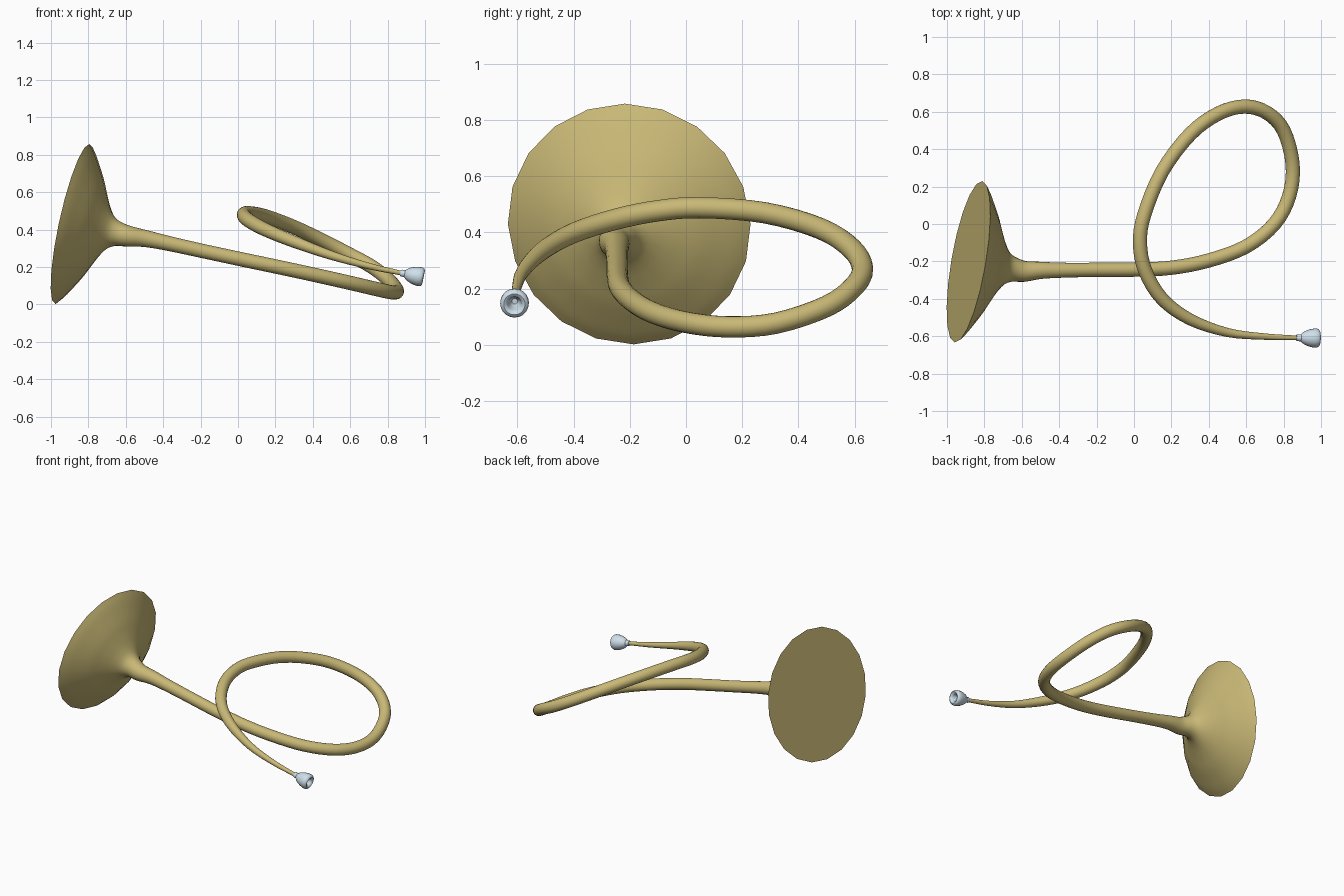
import bpy, bmesh, math
from mathutils import Vector

if "Cube" in bpy.data.objects:
    bpy.data.objects.remove(bpy.data.objects["Cube"])

SIDES = 20


def material(name, rgb):
    m = bpy.data.materials.new(name)
    m.diffuse_color = (*rgb, 1)
    m.use_nodes = True
    m.node_tree.nodes["Principled BSDF"].inputs["Base Color"].default_value = m.diffuse_color
    return m


def catmull(pts, steps):
    """Smooth curve through 4D points (x, y, z, radius)."""
    pts = [Vector(p) for p in pts]
    ext = [2 * pts[0] - pts[1]] + pts + [2 * pts[-1] - pts[-2]]
    out = []
    for i in range(1, len(ext) - 2):
        a, b, c, d = ext[i - 1:i + 3]
        for k in range(steps):
            t = k / steps
            out.append(0.5 * (2 * b + (c - a) * t + (2 * a - 5 * b + 4 * c - d) * t * t
                              + (3 * b - a - 3 * c + d) * t ** 3))
    return out + [pts[-1]]


def sweep(name, rings, mat, tangents=None):
    """Skin circular rings (x, y, z, radius) with a twist-free frame, capped at both ends."""
    bm = bmesh.new()
    n = len(rings)
    pos = [Vector(r[:3]) for r in rings]
    up = Vector((0, 0, 1))
    loops = []
    for i, p in enumerate(pos):
        t = tangents or (pos[min(i + 1, n - 1)] - pos[max(i - 1, 0)])
        t = t.normalized()
        up = (up - t * up.dot(t)).normalized()
        side = t.cross(up)
        loops.append([bm.verts.new(p + rings[i][3] * (up * math.cos(a) + side * math.sin(a)))
                      for a in (2 * math.pi * k / SIDES for k in range(SIDES))])
    for a, b in zip(loops, loops[1:]):
        for k in range(SIDES):
            j = (k + 1) % SIDES
            bm.faces.new((a[k], a[j], b[j], b[k]))
    bm.faces.new(loops[0])
    bm.faces.new(loops[-1])
    bmesh.ops.recalc_face_normals(bm, faces=bm.faces)
    me = bpy.data.meshes.new(name)
    bm.to_mesh(me)
    bm.free()
    me.materials.append(mat)
    ob = bpy.data.objects.new(name, me)
    bpy.context.collection.objects.link(ob)
    bpy.ops.object.select_all(action='DESELECT')
    bpy.context.view_layer.objects.active = ob
    ob.select_set(True)
    bpy.ops.object.shade_smooth_by_angle(angle=math.radians(40))
    return ob


def along(origin, axis, profile):
    return [(*(origin + axis * d), r) for d, r in profile]


brass = material("brass", (0.58, 0.48, 0.18))
silver = material("silver", (0.62, 0.74, 0.82))

# flared bell, from the mouth towards the tube
bell_axis = Vector((0.964, -0.165, -0.21)).normalized()
bell = along(Vector((-0.885, -0.202, 0.43)), bell_axis,
             [(0, 0.438), (0.03, 0.398), (0.065, 0.342), (0.105, 0.274), (0.14, 0.203),
              (0.175, 0.137), (0.21, 0.09), (0.25, 0.067), (0.31, 0.056)])

# straight tube, one loop, then a taper to the mouthpiece
R = 0.038
tube = [(-0.5, -0.248, 0.353, 0.046), (-0.38, -0.247, 0.328, 0.040), (-0.2, -0.245, 0.288, R),
        (0, -0.244, 0.245, R), (0.2, -0.234, 0.203, R), (0.4, -0.195, 0.16, R),
        (0.6, -0.12, 0.115, R), (0.75, 0, 0.08, R), (0.83, 0.15, 0.064, R),
        (0.848, 0.32, 0.077, R), (0.8, 0.5, 0.137, R), (0.71, 0.595, 0.205, R),
        (0.59, 0.628, 0.27, R), (0.45, 0.59, 0.342, R), (0.3, 0.48, 0.413, R),
        (0.15, 0.28, 0.47, R), (0.055, 0.05, 0.488, R), (0.032, -0.1, 0.477, R),
        (0.06, -0.25, 0.447, R), (0.15, -0.4, 0.398, 0.036), (0.3, -0.51, 0.335, 0.032),
        (0.5, -0.58, 0.262, 0.024), (0.7, -0.602, 0.205, 0.017), (0.88, -0.609, 0.166, 0.012)]
sweep("horn_tube_and_bell", catmull(bell + tube, 4), brass)

# mouthpiece: stem, cup, rounded rim and hollow
mp_axis = Vector((1, -0.02, -0.2)).normalized()
mouthpiece = along(Vector((0.868, -0.608, 0.169)), mp_axis,
                   [(0, 0.015), (0.005, 0.018), (0.024, 0.019), (0.031, 0.026), (0.045, 0.036),
                    (0.07, 0.046), (0.095, 0.051), (0.112, 0.051), (0.122, 0.046), (0.126, 0.038),
                    (0.123, 0.03), (0.113, 0.024), (0.09, 0.019), (0.07, 0.01)])
sweep("mouthpiece", mouthpiece, silver, mp_axis)
